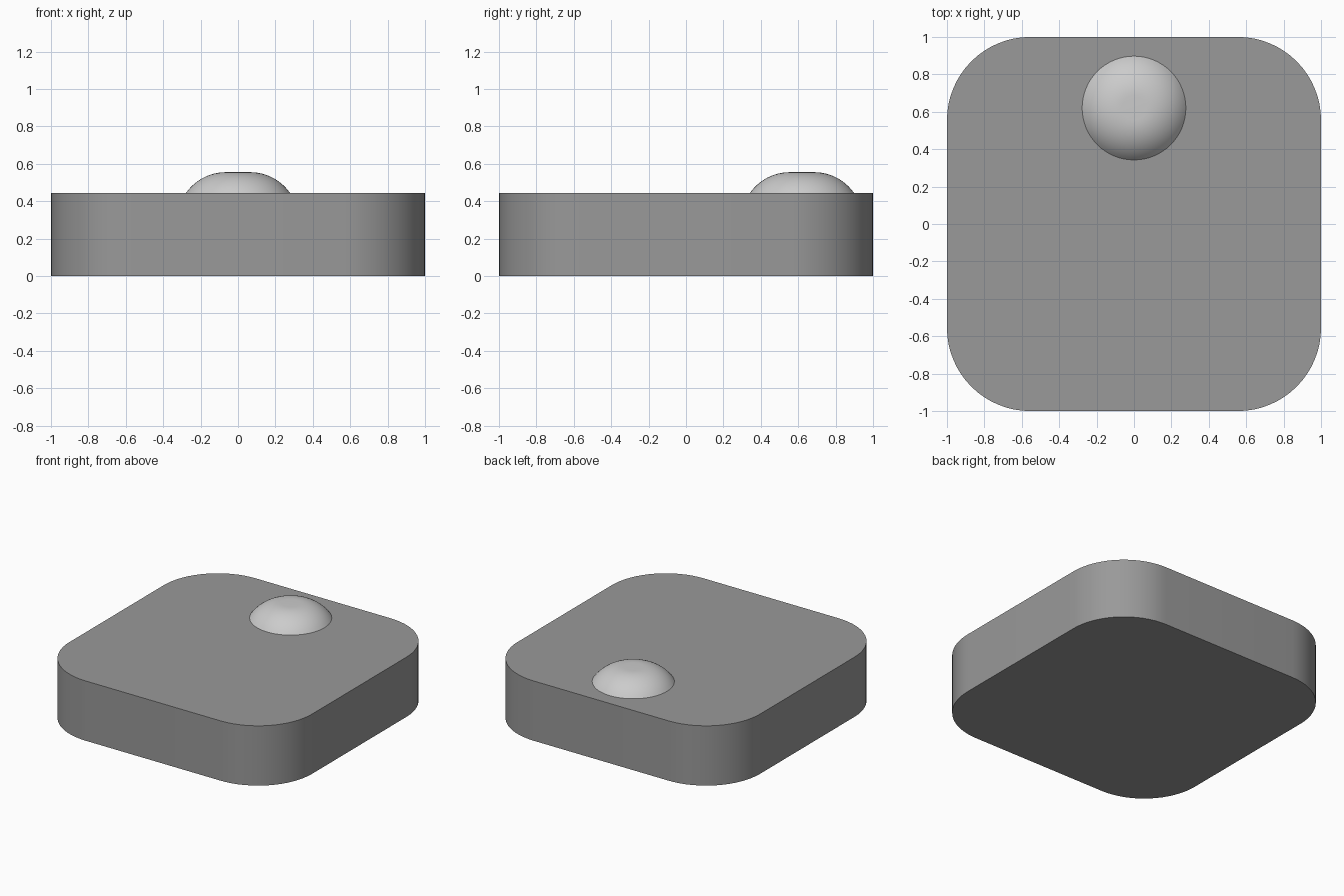
import bpy, bmesh
from math import sin, cos, pi, radians

if "Cube" in bpy.data.objects:
    bpy.data.objects.remove(bpy.data.objects["Cube"])

HALF, HEIGHT, CORNER = 1.0, 0.445, 0.445


def finish(bm, name, location=(0, 0, 0), grey=None):
    bmesh.ops.recalc_face_normals(bm, faces=bm.faces)
    mesh = bpy.data.meshes.new(name)
    bm.to_mesh(mesh)
    bm.free()
    obj = bpy.data.objects.new(name, mesh)
    obj.location = location
    bpy.context.collection.objects.link(obj)
    bpy.ops.object.select_all(action='DESELECT')
    obj.select_set(True)
    bpy.context.view_layer.objects.active = obj
    bpy.ops.object.shade_smooth_by_angle(angle=radians(30))
    if grey is not None:
        mat = bpy.data.materials.new(name + "_grey")
        mat.diffuse_color = (grey, grey, grey, 1)
        mat.use_nodes = True
        mat.node_tree.nodes["Principled BSDF"].inputs["Base Color"].default_value = mat.diffuse_color
        mesh.materials.append(mat)
    return obj


# Body: rounded square outline extruded upward, dark grey
bm = bmesh.new()
inset, steps = HALF - CORNER, 16
outline = []
for quarter, (sx, sy) in enumerate(((1, 1), (-1, 1), (-1, -1), (1, -1))):
    for i in range(steps + 1):
        a = (quarter + i / steps) * pi / 2
        outline.append(bm.verts.new((sx * inset + CORNER * cos(a),
                                     sy * inset + CORNER * sin(a), 0)))
base = bm.faces.new(outline)
extruded = bmesh.ops.extrude_face_region(bm, geom=[base], use_keep_orig=True)
top = [v for v in extruded["geom"] if isinstance(v, bmesh.types.BMVert)]
bmesh.ops.translate(bm, verts=top, vec=(0, 0, HEIGHT))
finish(bm, "body", grey=0.32)

# Button: rounded dome with a small flat crown, light grey
bm = bmesh.new()
crown, radius, sweep = 0.065, 0.26, radians(54.8)
profile = [(0, 0.11)]
for i in range(13):
    a = sweep * i / 12
    profile.append((crown + radius * sin(a), 0.11 - radius * (1 - cos(a))))
verts = [bm.verts.new((r, 0, z)) for r, z in profile]
edges = [bm.edges.new(pair) for pair in zip(verts, verts[1:])]
bmesh.ops.spin(bm, geom=verts + edges, cent=(0, 0, 0), axis=(0, 0, 1),
               angle=2 * pi, steps=64)
bmesh.ops.remove_doubles(bm, verts=bm.verts, dist=1e-4)
rim = [e for e in bm.edges if e.is_boundary]
bmesh.ops.holes_fill(bm, edges=rim, sides=0)
finish(bm, "button", (0, 0.62, HEIGHT), grey=0.8)
